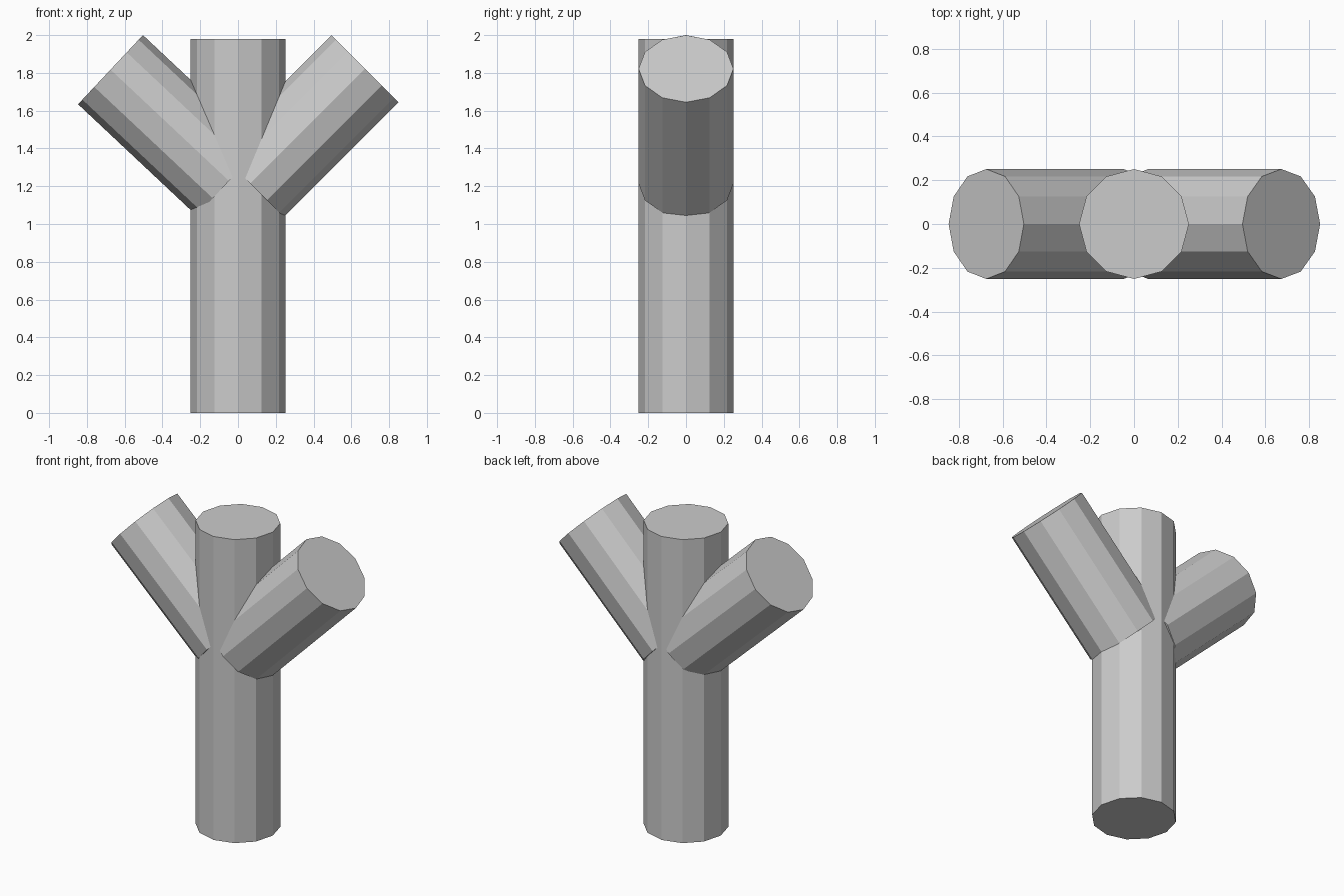
import bpy
from mathutils import Vector

if "Cube" in bpy.data.objects:
    bpy.data.objects.remove(bpy.data.objects["Cube"])

RADIUS = 0.251


def limb(name, start, end):
    """Twelve-sided capped cylinder running from start to end."""
    start, end = Vector(start), Vector(end)
    axis = end - start
    # Turn about y only, so the facets stay aligned with the front view
    angle = Vector((axis.z, axis.x)).angle_signed(Vector((1, 0)))
    bpy.ops.mesh.primitive_cylinder_add(
        vertices=12, radius=RADIUS, depth=axis.length,
        location=(start + end) / 2, rotation=(0, angle, 0))
    bpy.context.object.name = name


# Upright trunk
limb("trunk", (0, 0, 0), (0, 0, 1.98))

# Slanted branches, the left one leaning slightly further out
limb("right_branch", (0.065, 0, 1.214), (0.673, 0, 1.822))
limb("left_branch", (-0.048, 0, 1.228), (-0.675, 0, 1.817))
